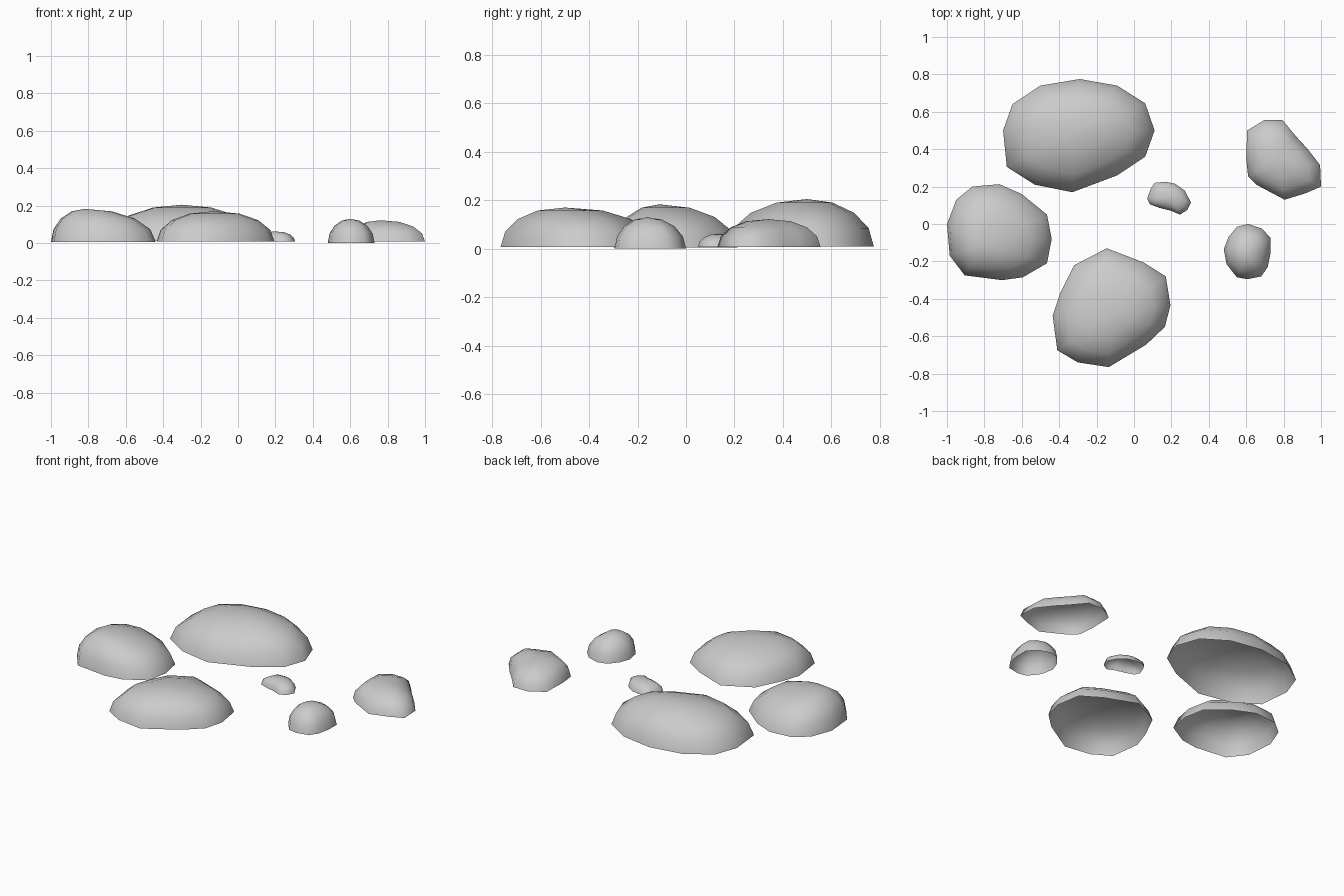
import bpy, bmesh
from math import sin, cos, pi

RINGS = 4


def stone(name, apex, base, outline, bulge=1.0):
    """Hollow domed stone: footprint rings shrinking towards an off-centre apex."""
    ax, ay, top = apex
    bm = bmesh.new()
    rings = []
    for k in range(RINGS):
        t = k / RINGS * pi / 2
        s = cos(t) ** bulge
        z = base + (top - base) * sin(t)
        rings.append([bm.verts.new((ax + (x - ax) * s, ay + (y - ay) * s, z))
                      for x, y in outline])
    tip = bm.verts.new(apex)
    n = len(outline)
    for i in range(n):
        j = (i + 1) % n
        for lo, hi in zip(rings, rings[1:]):
            bm.faces.new((lo[j], lo[i], hi[i], hi[j]))
        bm.faces.new((rings[-1][j], rings[-1][i], tip))
    for f in bm.faces:
        f.smooth = True
    mesh = bpy.data.meshes.new(name)
    bm.to_mesh(mesh)
    bm.free()
    obj = bpy.data.objects.new(name, mesh)
    bpy.context.collection.objects.link(obj)


# Three large stones (footprints run clockwise seen from above)
stone("back_stone", (-.30, .50, .205), .01,
      [(-.70, .50), (-.65, .64), (-.50, .74), (-.29, .775), (-.09, .74), (.06, .645),
       (.11, .50), (.06, .36), (-.09, .26), (-.33, .17), (-.53, .21), (-.68, .305)])
stone("left_stone", (-.82, -.11, .183), .006,
      [(-1, 0), (-.95, .13), (-.865, .20), (-.72, .213), (-.60, .16), (-.465, .05),
       (-.44, -.08), (-.465, -.21), (-.595, -.285), (-.705, -.30), (-.905, -.275),
       (-.985, -.17)])
stone("front_stone", (-.13, -.50, .17), .008,
      [(-.435, -.49), (-.395, -.37), (-.32, -.22), (-.145, -.13), (.05, -.205),
       (.17, -.28), (.195, -.435), (.165, -.55), (.065, -.645), (-.135, -.765),
       (-.30, -.74), (-.41, -.675)], .9)

# Three small stones
stone("right_back_stone", (.76, .34, .122), .008,
      [(.60, .35), (.605, .50), (.695, .555), (.795, .555), (.865, .47), (.925, .405),
       (.995, .315), (1, .20), (.92, .165), (.805, .13), (.655, .21), (.61, .255)], .88)
stone("right_front_stone", (.60, -.16, .13), 0,
      [(.48, -.135), (.505, -.07), (.55, -.015), (.61, 0), (.685, -.025), (.73, -.075),
       (.73, -.155), (.715, -.23), (.68, -.28), (.605, -.295), (.55, -.285),
       (.495, -.215)])
stone("pebble", (.20, .14, .062), .008,
      [(.07, .135), (.09, .19), (.11, .22), (.17, .226), (.22, .215), (.27, .18),
       (.305, .115), (.285, .075), (.245, .05), (.20, .07), (.14, .085), (.085, .105)], .87)
